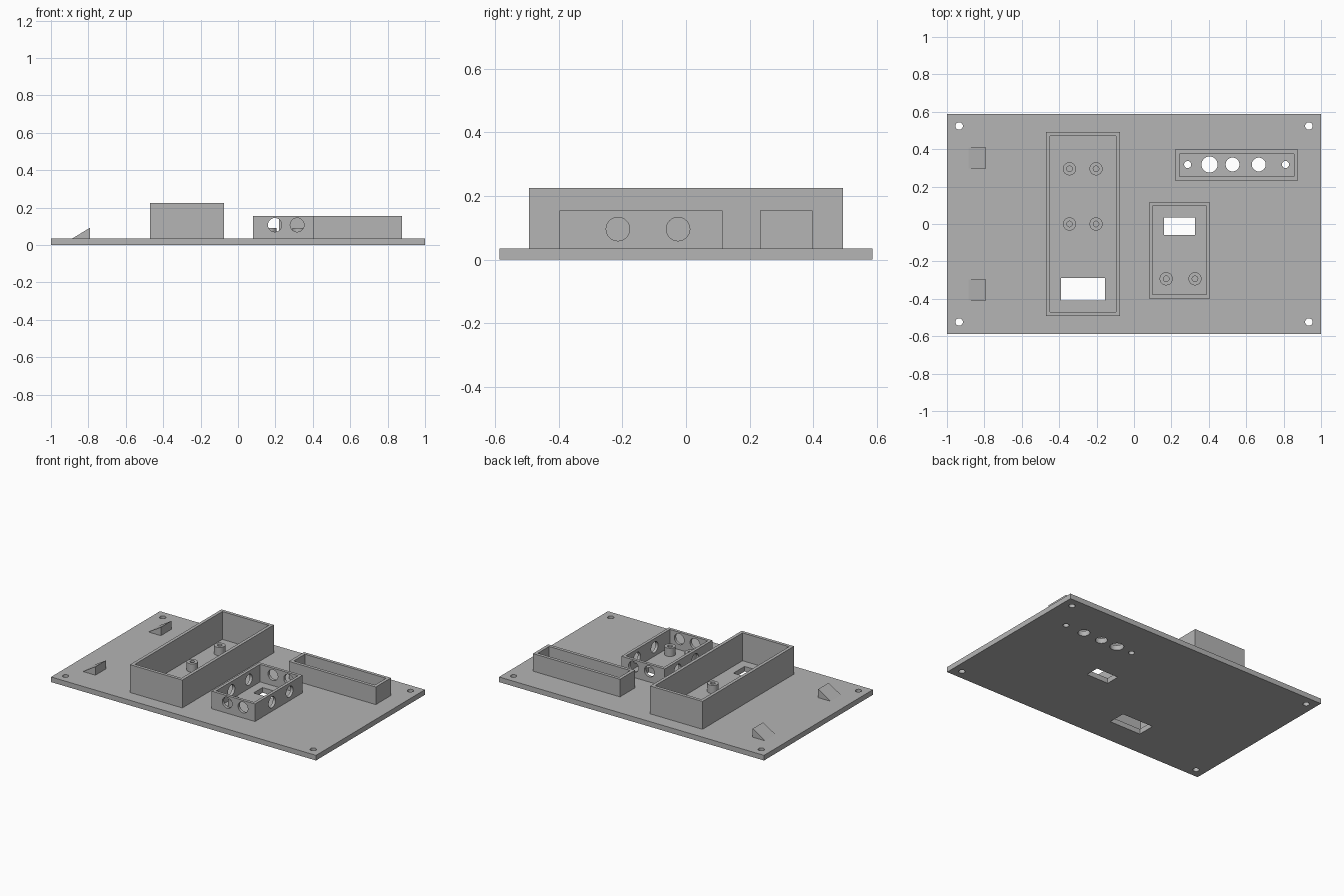
import bpy, bmesh, math
from mathutils import Matrix, Vector

if "Cube" in bpy.data.objects:
    bpy.data.objects.remove(bpy.data.objects["Cube"], do_unlink=True)

grey = bpy.data.materials.new("plain grey")
grey.use_nodes = True
grey.diffuse_color = (0.46, 0.46, 0.46, 1)
grey.node_tree.nodes["Principled BSDF"].inputs["Base Color"].default_value = grey.diffuse_color

PLATE_TOP = 0.035


def finish(name, bm):
    mesh = bpy.data.meshes.new(name)
    bm.to_mesh(mesh)
    bm.free()
    mesh.materials.append(grey)
    obj = bpy.data.objects.new(name, mesh)
    bpy.context.collection.objects.link(obj)
    return obj


def box(name, x, y, z):
    """Box from (min, max) ranges."""
    bm = bmesh.new()
    size = [r[1] - r[0] for r in (x, y, z)]
    mid = Vector([(r[0] + r[1]) / 2 for r in (x, y, z)])
    bmesh.ops.create_cube(bm, size=1, matrix=Matrix.Translation(mid) @ Matrix.Diagonal((*size, 1)))
    return finish(name, bm)


def cylinder(name, centre, radius, depth, axis="Z"):
    bm = bmesh.new()
    turn = {"X": Matrix.Rotation(math.pi / 2, 4, "Y"),
            "Y": Matrix.Rotation(math.pi / 2, 4, "X"),
            "Z": Matrix.Identity(4)}[axis]
    bmesh.ops.create_cone(bm, cap_ends=True, segments=32, radius1=radius, radius2=radius,
                          depth=depth, matrix=Matrix.Translation(centre) @ turn)
    return finish(name, bm)


def cut(target, cutter):
    """Subtract the cutter, then discard it."""
    mod = target.modifiers.new("cut", "BOOLEAN")
    mod.operation, mod.solver, mod.object = "DIFFERENCE", "EXACT", cutter
    bpy.context.view_layer.objects.active = target
    bpy.ops.object.modifier_apply(modifier=mod.name)
    bpy.data.objects.remove(cutter, do_unlink=True)


def smooth(obj):
    bpy.ops.object.select_all(action="DESELECT")
    obj.select_set(True)
    bpy.context.view_layer.objects.active = obj
    bpy.ops.object.shade_smooth_by_angle(angle=math.radians(30))


def open_frame(name, x, y, top, wall=0.022):
    """Four walls standing on the plate."""
    frame = box(name, x, y, (PLATE_TOP, top))
    cut(frame, box("cutter", (x[0] + wall, x[1] - wall), (y[0] + wall, y[1] - wall), (-1, 1)))
    return frame


# Base plate with corner screw holes, row of round holes and two windows
plate = box("base_plate", (-1, 1), (-0.587, 0.587), (0, PLATE_TOP))
holes = [(sx * 0.935, sy * 0.524, 0.02) for sx in (-1, 1) for sy in (-1, 1)]
holes += [(x, 0.318, r) for x, r in
          ((0.287, 0.019), (0.404, 0.043), (0.527, 0.037), (0.667, 0.037), (0.81, 0.019))]
for x, y, r in holes:
    cut(plate, cylinder("cutter", (x, y, 0), r, 1))
cut(plate, box("cutter", (-0.39, -0.155), (-0.41, -0.29), (-1, 1)))
cut(plate, box("cutter", (0.16, 0.325), (-0.06, 0.036), (-1, 1)))
smooth(plate)

# Walled compartments
open_frame("tall_compartment", (-0.47, -0.075), (-0.493, 0.493), 0.225)
open_frame("long_compartment", (0.22, 0.877), (0.233, 0.397), 0.155)
vented = open_frame("vented_compartment", (0.08, 0.407), (-0.398, 0.115), 0.155, 0.02)

# Round holes through opposite walls of the vented compartment
for x in (0.197, 0.316):
    cut(vented, cylinder("cutter", (x, -0.14, 0.107), 0.037, 1, "Y"))
for y in (-0.214, -0.025):
    cut(vented, cylinder("cutter", (0.24, y, 0.096), 0.037, 1, "X"))
smooth(vented)

# Hollow screw standoffs
spots = [(x, y) for x in (-0.345, -0.203) for y in (0, 0.295)]
spots += [(x, -0.293) for x in (0.172, 0.326)]
for x, y in spots:
    height = 0.056
    post = cylinder("standoff", (x, y, PLATE_TOP + height / 2), 0.035, height)
    cut(post, cylinder("cutter", (x, y, 0), 0.015, 1))
    smooth(post)

# Wedge stops near the left edge of the plate
for y0, y1 in ((0.297, 0.409), (-0.409, -0.297)):
    bm = bmesh.new()
    profile = [(-0.885, PLATE_TOP), (-0.79, PLATE_TOP), (-0.79, 0.093)]
    face = bm.faces.new([bm.verts.new((x, y0, z)) for x, z in profile])
    side = bmesh.ops.extrude_face_region(bm, geom=[face])["geom"]
    bmesh.ops.translate(bm, vec=(0, y1 - y0, 0),
                        verts=[v for v in side if isinstance(v, bmesh.types.BMVert)])
    bmesh.ops.recalc_face_normals(bm, faces=bm.faces)
    finish("wedge_stop", bm)
